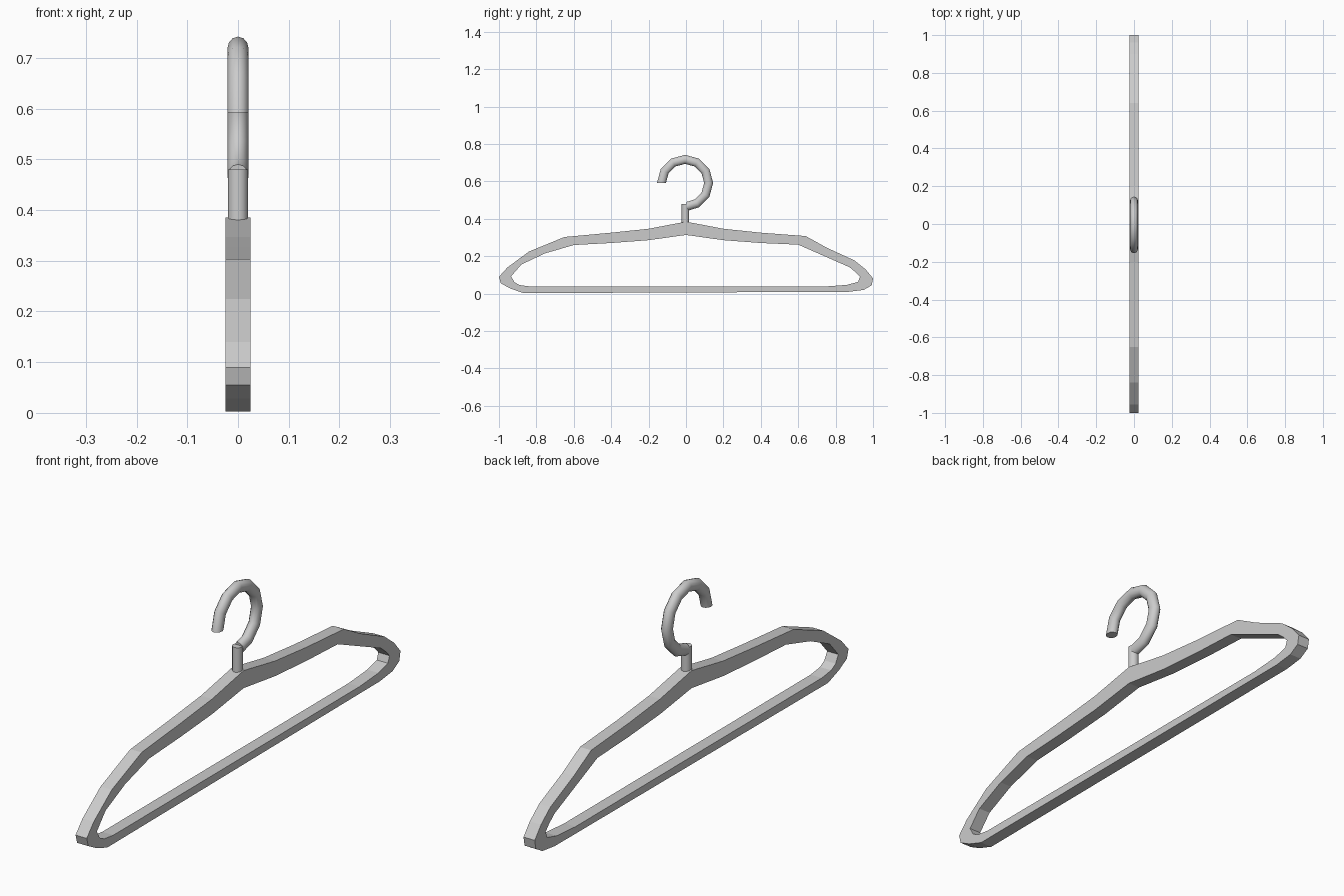
import bpy, bmesh, math
from mathutils import Vector

if "Cube" in bpy.data.objects:
    bpy.data.objects.remove(bpy.data.objects["Cube"])

grey = bpy.data.materials.new("light_grey")
grey.diffuse_color = (0.6, 0.6, 0.6, 1)
grey.use_nodes = True
grey.node_tree.nodes["Principled BSDF"].inputs["Base Color"].default_value = grey.diffuse_color


def finish(name, bm, smooth=None):
    bmesh.ops.recalc_face_normals(bm, faces=bm.faces[:])
    me = bpy.data.meshes.new(name)
    bm.to_mesh(me)
    bm.free()
    me.materials.append(grey)
    ob = bpy.data.objects.new(name, me)
    bpy.context.collection.objects.link(ob)
    if smooth:
        bpy.ops.object.select_all(action='DESELECT')
        ob.select_set(True)
        bpy.context.view_layer.objects.active = ob
        bpy.ops.object.shade_smooth_by_angle(angle=math.radians(smooth))
    return ob


# Shoulder frame: matching outer and inner outlines (y, z), clockwise from the neck
outer = [(0, .385), (.2, .347), (.4, .326), (.64, .308), (.75, .247), (.90, .178),
         (.96, .13), (1, .082), (.993, .045), (.95, .02), (.87, .01),
         (-.87, .003), (-.94, .028), (-.99, .055), (-1, .09), (-.955, .14),
         (-.84, .225), (-.65, .303), (-.4, .326), (-.2, .347)]
inner = [(0, .314), (.2, .286), (.4, .271), (.6, .262), (.78, .183), (.875, .141),
         (.91, .112), (.93, .09), (.92, .063), (.86, .047), (.74, .038),
         (-.83, .038), (-.89, .046), (-.918, .062), (-.935, .093), (-.88, .156),
         (-.755, .215), (-.6, .26), (-.4, .271), (-.2, .286)]
half = 0.025
bm = bmesh.new()
loops = [[bm.verts.new((x, y, z)) for y, z in pts]
         for pts, x in ((outer, -half), (outer, half), (inner, half), (inner, -half))]
n = len(outer)
for k in range(4):
    a, b = loops[k], loops[(k + 1) % 4]
    for i in range(n):
        j = (i + 1) % n
        bm.faces.new((a[i], a[j], b[j], b[i]))
finish("shoulder_frame", bm)

# Hook: round bar swept along a twelve-segment arc
bm = bmesh.new()
sides, radius, cy, cz = 12, 0.126, -0.005, 0.592
rings = []
for s in range(10):
    t = math.radians(180 - 30 * s)
    if s == 9:
        t = math.radians(-86)
    d = Vector((0, math.cos(t), math.sin(t)))
    c = Vector((0, cy, cz)) + d * radius
    rings.append([bm.verts.new(c + d * 0.024 * math.cos(u) + Vector((0.021 * math.sin(u), 0, 0)))
                  for u in (2 * math.pi * k / sides for k in range(sides))])
for a, b in zip(rings, rings[1:]):
    for k in range(sides):
        m = (k + 1) % sides
        bm.faces.new((a[k], a[m], b[m], b[k]))
bm.faces.new(rings[0])
bm.faces.new(rings[-1])
finish("hook", bm, 40)

# Stem joining the hook to the frame
bm = bmesh.new()
bmesh.ops.create_cone(bm, cap_ends=True, segments=12, radius1=0.02, radius2=0.02, depth=0.12)
bmesh.ops.translate(bm, verts=bm.verts[:], vec=(0, -0.003, 0.42))
finish("stem", bm, 40)
